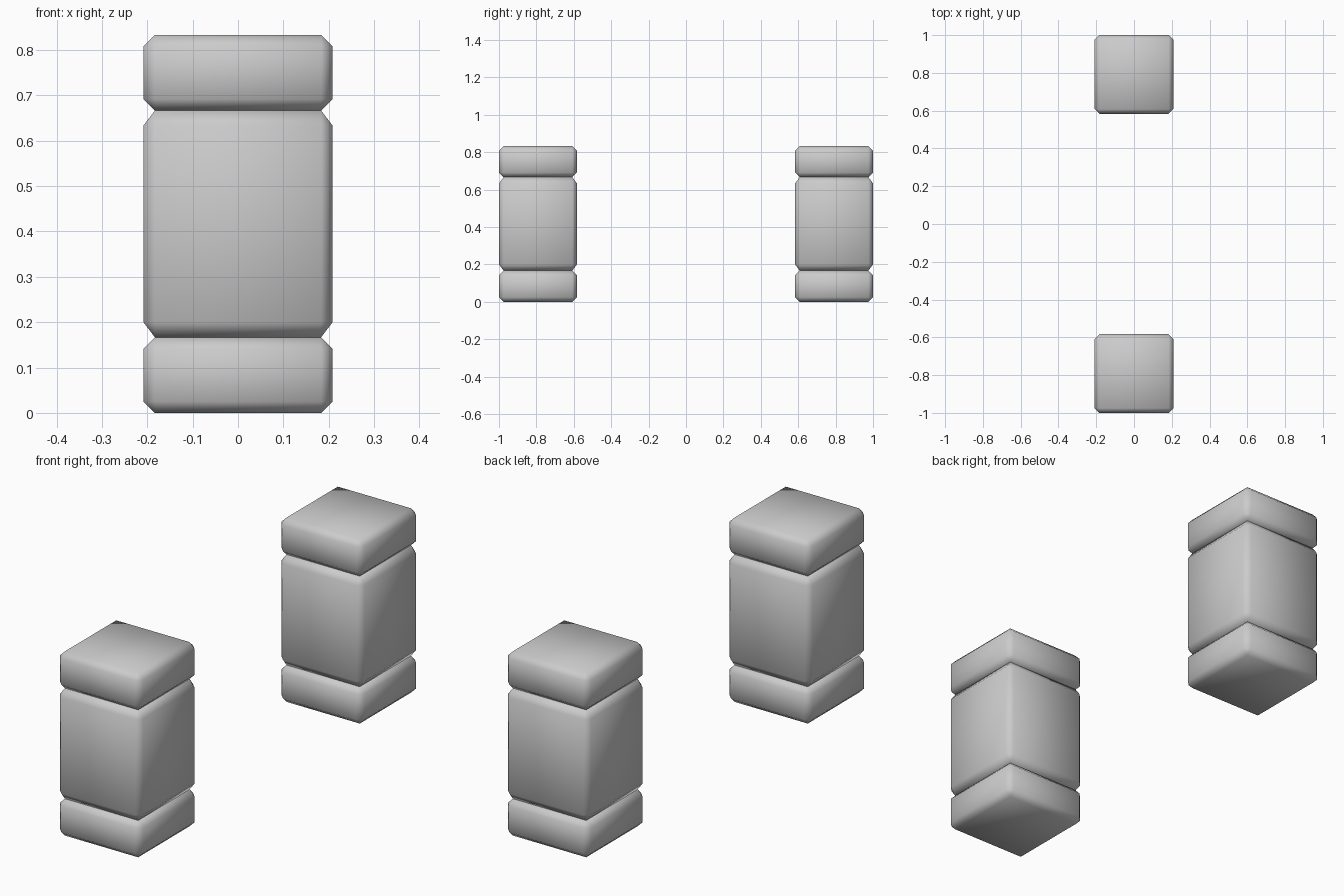
import bpy, bmesh

if "Cube" in bpy.data.objects:
    bpy.data.objects.remove(bpy.data.objects["Cube"])

W = 0.4167      # pillar width
CHAMFER = 0.025


def block(name, y, z0, z1, stretch=1.0):
    """Chamfered, smooth-shaded block; stretch lengthens the chamfer along z."""
    bm = bmesh.new()
    bmesh.ops.create_cube(bm, size=1)
    bmesh.ops.scale(bm, vec=(W, W, (z1 - z0) / stretch), verts=bm.verts)
    bmesh.ops.bevel(bm, geom=bm.edges[:], offset=CHAMFER, segments=1,
                    affect='EDGES', profile=0.5)
    bmesh.ops.scale(bm, vec=(1, 1, stretch), verts=bm.verts)
    bmesh.ops.translate(bm, vec=(0, y, (z0 + z1) / 2), verts=bm.verts)
    bmesh.ops.recalc_face_normals(bm, faces=bm.faces)
    for f in bm.faces:
        f.smooth = True
    mesh = bpy.data.meshes.new(name)
    bm.to_mesh(mesh)
    bm.free()
    obj = bpy.data.objects.new(name, mesh)
    bpy.context.collection.objects.link(obj)


# Two identical pillars: base, shaft and cap
for side, sign in (("front", -1), ("back", 1)):
    y = sign * (1 - W / 2)
    block(side + "_pillar_base", y, 0, 0.1667)
    block(side + "_pillar_shaft", y, 0.1667, 0.6667, 1.32)
    block(side + "_pillar_cap", y, 0.6667, 0.8333)
